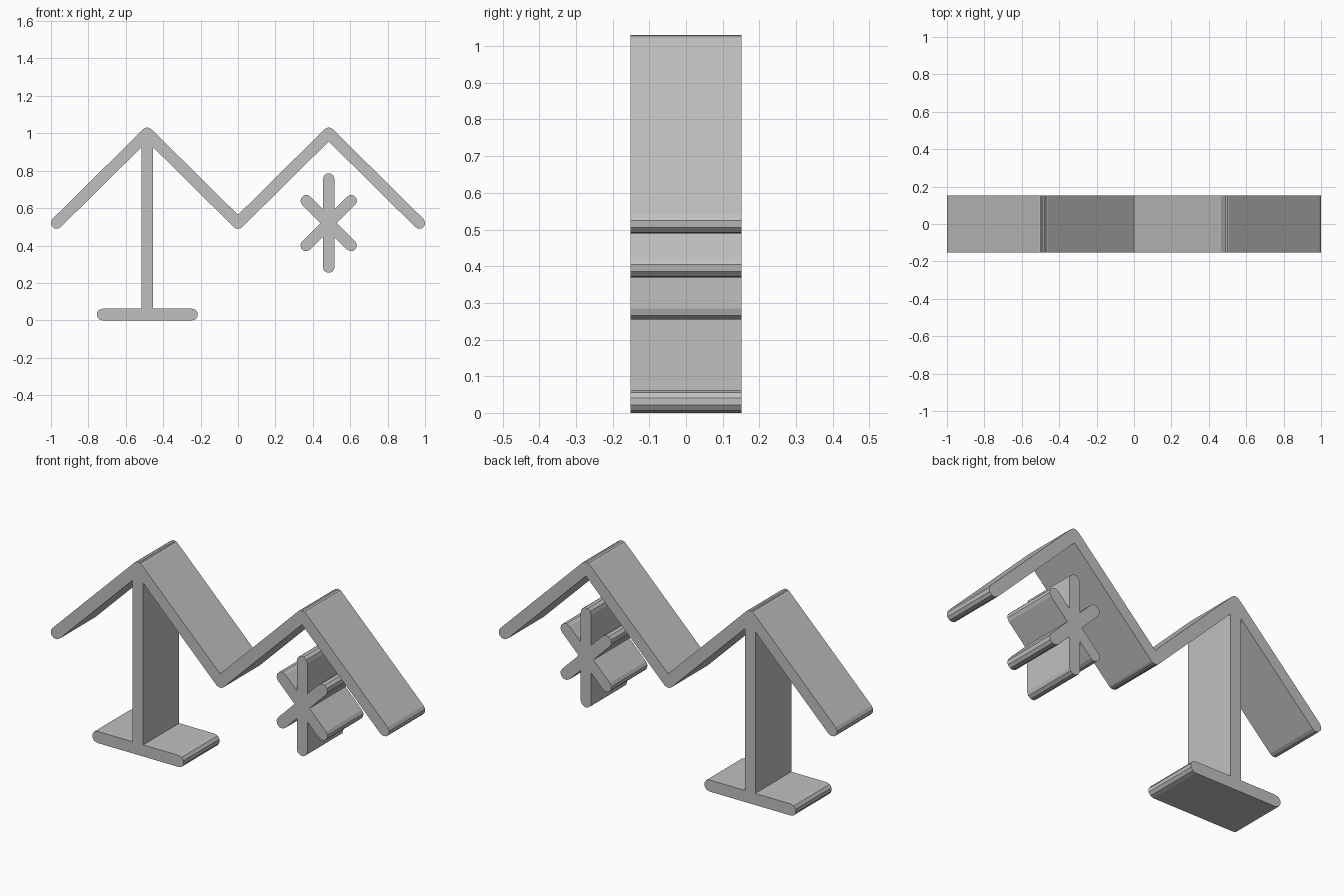
import bpy, math

RADIUS = 0.031     # half the bar thickness
DEPTH = 0.304      # front to back
CAP_STEPS = 5      # flat facets on each rounded end

cube = bpy.data.objects.get("Cube")
if cube:
    bpy.data.objects.remove(cube, do_unlink=True)

grey = bpy.data.materials.new("light grey")
grey.use_nodes = True
colour = (0.53, 0.53, 0.53, 1)
grey.diffuse_color = colour
grey.node_tree.nodes["Principled BSDF"].inputs["Base Color"].default_value = colour


def bar(name, start, end):
    """Round-ended bar between two (x, z) points, extruded along y."""
    heading = math.atan2(end[1] - start[1], end[0] - start[0])
    outline = []
    for centre, first in ((end, heading - math.pi / 2), (start, heading + math.pi / 2)):
        for i in range(CAP_STEPS + 1):
            a = first + math.pi * i / CAP_STEPS
            outline.append((centre[0] + RADIUS * math.cos(a),
                            centre[1] + RADIUS * math.sin(a)))
    n = len(outline)
    verts = [(x, y, z) for y in (-DEPTH / 2, DEPTH / 2) for x, z in outline]
    faces = [tuple(range(n)), tuple(reversed(range(n, 2 * n)))]
    faces += [(i, i + n, (i + 1) % n + n, (i + 1) % n) for i in range(n)]
    mesh = bpy.data.meshes.new(name)
    mesh.from_pydata(verts, [], faces)
    mesh.materials.append(grey)
    obj = bpy.data.objects.new(name, mesh)
    bpy.context.collection.objects.link(obj)
    return obj


def fuse(name, segments):
    """Join overlapping bars into one clean solid."""
    bars = [bar(name, *segment) for segment in segments]
    body = bars[0]
    for other in bars[1:]:
        mod = body.modifiers.new("union", 'BOOLEAN')
        mod.operation = 'UNION'
        mod.solver = 'EXACT'
        mod.object = other
    bpy.context.view_layer.update()
    graph = bpy.context.evaluated_depsgraph_get()
    fused = bpy.data.meshes.new_from_object(body.evaluated_get(graph))
    body.modifiers.clear()
    body.data = fused
    for other in bars[1:]:
        bpy.data.objects.remove(other, do_unlink=True)
    body.name = name
    return body


# Zigzag roof with the post and foot under its right peak
SPAN, LOW, HIGH = 0.485, 0.52, 1.0
ridge = [((i - 2) * SPAN, HIGH if i % 2 else LOW) for i in range(5)]
strokes = list(zip(ridge, ridge[1:]))
strokes.append(((-SPAN, HIGH), (-SPAN, RADIUS)))
strokes.append(((-SPAN - 0.24, RADIUS), (-SPAN + 0.24, RADIUS)))
fuse("zigzag_roof_and_post", strokes)

# Six-armed star floating under the left peak
arms = []
for dx, dz in ((0, 0.236), (0.12, 0.12), (0.12, -0.12)):
    arms.append(((SPAN - dx, LOW - dz), (SPAN + dx, LOW + dz)))
fuse("six_armed_star", arms)
